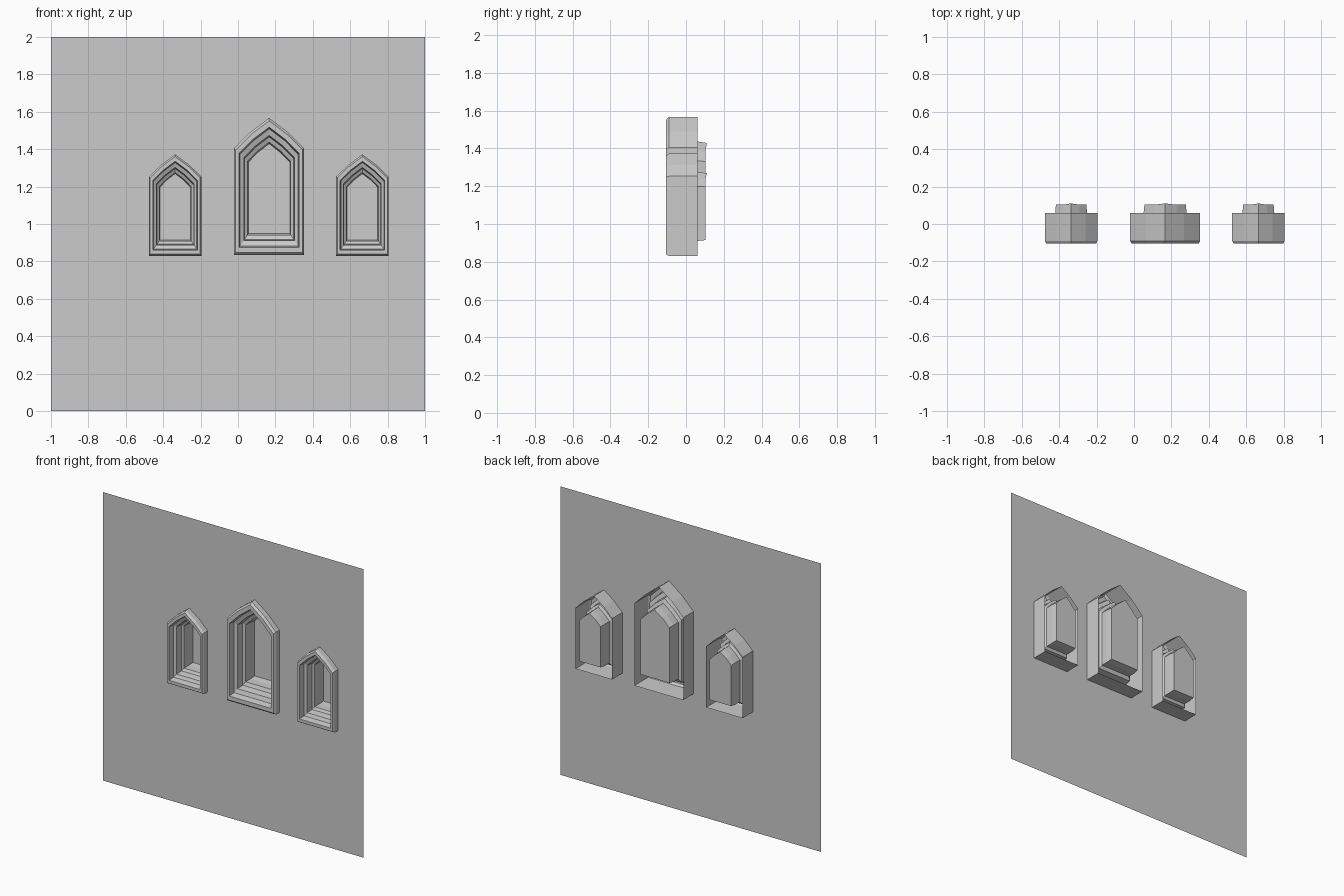
import bpy, bmesh

if "Cube" in bpy.data.objects:
    bpy.data.objects.remove(bpy.data.objects["Cube"])

WALL_Y = -0.052
# frame cross-section: (blend from outer outline to inner opening, depth y)
PROFILE = [(0.0, 0.06), (0.0, -0.09), (0.12, -0.105), (0.38, -0.105),
           (0.45, -0.06), (0.72, -0.05), (0.78, 0.0), (1.0, 0.01), (1.0, 0.06), (1.06, 0.103)]
# name, centre x, outer and inner outline (half width, bottom, shoulder, apex)
SMALL = ((0.14, 0.83, 1.253, 1.372), (0.085, 0.91, 1.20, 1.275))
LARGE = ((0.1875, 0.834, 1.405, 1.567), (0.115, 0.942, 1.335, 1.437))
WINDOWS = [("left_window", -0.336, SMALL), ("centre_window", 0.1665, LARGE),
           ("right_window", 0.665, SMALL)]


def outline(cx, shape, t):
    """Pointed-arch outline between the outer and inner shapes."""
    w, b, s, a = (o + (i - o) * t for o, i in zip(*shape))
    mid = s + (a - s) * 0.53
    return [(cx - w, b), (cx + w, b), (cx + w, s), (cx + w * 0.54, mid),
            (cx, a), (cx - w * 0.54, mid), (cx - w, s)]


def finish(name, bm):
    me = bpy.data.meshes.new(name)
    bm.to_mesh(me)
    bm.free()
    ob = bpy.data.objects.new(name, me)
    bpy.context.collection.objects.link(ob)


# moulded frames, deep jambs and back panes
for name, cx, shape in WINDOWS:
    bm = bmesh.new()
    rings = [[bm.verts.new((x, y, z)) for x, z in outline(cx, shape, t)] for t, y in PROFILE]
    for r0, r1 in zip(rings, rings[1:]):
        for i in range(7):
            j = (i + 1) % 7
            bm.faces.new((r0[i], r0[j], r1[j], r1[i]))
    bm.faces.new(rings[-1])
    rings[-1][4].co.y += 0.007
    bmesh.ops.recalc_face_normals(bm, faces=bm.faces)
    finish(name, bm)

# flat wall with an opening for each window
bm = bmesh.new()
loops = [[(-1, 0), (1, 0), (1, 2), (-1, 2)]] + [outline(cx, s, 0) for _, cx, s in WINDOWS]
for loop in loops:
    vs = [bm.verts.new((x, WALL_Y, z)) for x, z in loop]
    for a, b in zip(vs, vs[1:] + vs[:1]):
        bm.edges.new((a, b))
bmesh.ops.triangle_fill(bm, edges=bm.edges[:], use_beauty=True, normal=(0, -1, 0))
finish("wall", bm)
